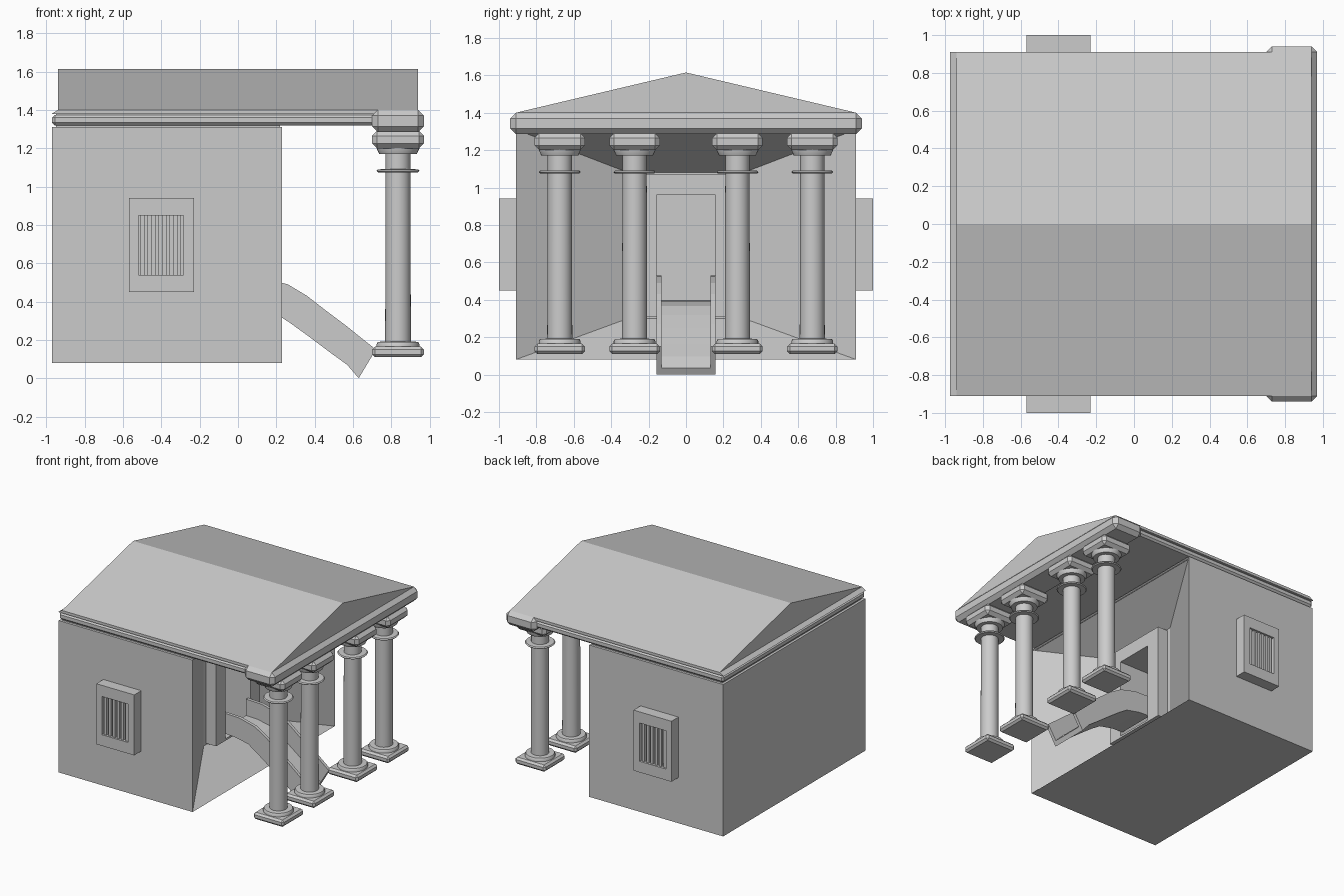
import bpy, bmesh, math
from mathutils import Vector

if "Cube" in bpy.data.objects:
    bpy.data.objects.remove(bpy.data.objects["Cube"])


def finish(name, bm, smooth=False):
    bmesh.ops.recalc_face_normals(bm, faces=bm.faces)
    me = bpy.data.meshes.new(name)
    bm.to_mesh(me)
    bm.free()
    ob = bpy.data.objects.new(name, me)
    bpy.context.collection.objects.link(ob)
    if smooth:
        bpy.context.view_layer.objects.active = ob
        ob.select_set(True)
        bpy.ops.object.shade_smooth_by_angle(angle=math.radians(35))
        ob.select_set(False)
    return ob


def loft(name, loops):
    """Skin a list of equal-length point loops and cap both ends."""
    bm = bmesh.new()
    rings = [[bm.verts.new(p) for p in lp] for lp in loops]
    n = len(rings[0])
    for a, b in zip(rings, rings[1:]):
        for i in range(n):
            bm.faces.new((a[i], a[(i + 1) % n], b[(i + 1) % n], b[i]))
    bm.faces.new(rings[0])
    bm.faces.new(rings[-1])
    return finish(name, bm)


def box(name, x0, x1, y0, y1, z0, z1, bevel=0.0):
    bm = bmesh.new()
    bmesh.ops.create_cube(bm, size=1)
    for v in bm.verts:
        v.co = Vector(((x0 + x1) / 2 + v.co.x * (x1 - x0),
                       (y0 + y1) / 2 + v.co.y * (y1 - y0),
                       (z0 + z1) / 2 + v.co.z * (z1 - z0)))
    if bevel:
        bmesh.ops.bevel(bm, geom=bm.edges[:], offset=bevel, segments=1,
                        affect='EDGES', profile=0.5)
    return finish(name, bm)


def lathe(name, x, y, profile, sides=32):
    bm = bmesh.new()
    rings = [[bm.verts.new((x + r * math.cos(2 * math.pi * i / sides),
                            y + r * math.sin(2 * math.pi * i / sides), z))
              for i in range(sides)] for r, z in profile]
    for a, b in zip(rings, rings[1:]):
        for i in range(sides):
            j = (i + 1) % sides
            bm.faces.new((a[i], a[j], b[j], b[i]))
    bm.faces.new(rings[0])
    bm.faces.new(rings[-1])
    return finish(name, bm, smooth=True)


def rect_x(x, hy, z0, z1):
    return [(x, -hy, z0), (x, hy, z0), (x, hy, z1), (x, -hy, z1)]


def rect_y(y, x0, x1, z0, z1):
    return [(x0, y, z0), (x1, y, z0), (x1, y, z1), (x0, y, z1)]


# Body with splayed entrance, raised door surround and door recess
loft("body", [
    rect_x(-0.97, 0.91, 0.08, 1.31),
    rect_x(0.23, 0.91, 0.08, 1.31),
    rect_x(-0.09, 0.31, 0.30, 1.08),
    rect_x(-0.09, 0.28, 0.31, 1.07),
    rect_x(0.0, 0.28, 0.31, 1.07),
    rect_x(0.0, 0.157, 0.325, 0.96),
    rect_x(-0.33, 0.157, 0.325, 0.96),
])

# Barred windows on both sides
for s, side in ((-1, "front"), (1, "back")):
    loft(f"window_frame_{side}", [
        rect_y(s * 0.90, -0.57, -0.23, 0.45, 0.94),
        rect_y(s * 1.00, -0.57, -0.23, 0.45, 0.94),
        rect_y(s * 1.00, -0.52, -0.285, 0.54, 0.85),
        rect_y(s * 0.93, -0.52, -0.285, 0.54, 0.85),
    ])
    for i in range(6):
        x = -0.498 + i * 0.038
        box(f"window_bar_{side}_{i}", x - 0.011, x + 0.011,
            s * 0.975 - 0.011, s * 0.975 + 0.011, 0.535, 0.855)

# Eave layers, front beam and gabled roof
box("wall_cap", -0.95, 0.22, -0.89, 0.89, 1.30, 1.335)
box("eave_slab", -0.97, 0.90, -0.91, 0.91, 1.32, 1.375, 0.014)
loft("cornice", [
    [(-0.975, -0.91, 1.378), (0.94, -0.91, 1.378), (0.94, 0.91, 1.378), (-0.975, 0.91, 1.378)],
    [(-0.94, -0.91, 1.40), (0.94, -0.91, 1.40), (0.94, 0.91, 1.40), (-0.94, 0.91, 1.40)],
])
box("cornice_core", -0.95, 0.9, -0.89, 0.89, 1.36, 1.39)
box("front_beam", 0.70, 0.97, -0.94, 0.94, 1.285, 1.40, 0.03)
loft("roof", [[(x, -0.91, 1.40), (x, 0.91, 1.40), (x, 0, 1.615)] for x in (-0.94, 0.94)])

# Columns
CX = 0.835
for i, cy in enumerate((-0.675, -0.275, 0.275, 0.675)):
    h = 0.135
    box(f"column_plinth_{i}", CX - h, CX + h, cy - h, cy + h, 0.11, 0.165, 0.015)
    lathe(f"column_shaft_{i}", CX, cy, [
        (0.112, 0.155), (0.112, 0.178), (0.105, 0.19), (0.067, 0.192),
        (0.065, 1.075), (0.105, 1.075), (0.112, 1.082), (0.105, 1.09),
        (0.065, 1.092), (0.065, 1.17), (0.098, 1.17), (0.112, 1.20), (0.112, 1.215)])
    box(f"column_capital_{i}", CX - h, CX + h, cy - h, cy + h, 1.20, 1.29, 0.025)

# Curved entrance ramp: U-shaped section swept along (bottom x, z, top x, z)
path = [(-0.02, 0.365, -0.02, 0.53), (0.08, 0.36, 0.12, 0.525), (0.20, 0.335, 0.26, 0.49),
        (0.27, 0.29, 0.36, 0.43), (0.36, 0.225, 0.45, 0.36), (0.48, 0.135, 0.57, 0.27),
        (0.57, 0.07, 0.65, 0.205), (0.63, 0.005, 0.72, 0.15)]
loops = []
for bx, bz, tx, tz in path:
    b, t = Vector((bx, 0, bz)), Vector((tx, 0, tz))
    f = b.lerp(t, 0.2)
    section = [(-0.157, b), (0.157, b), (0.157, t), (0.132, t),
               (0.132, f), (-0.132, f), (-0.132, t), (-0.157, t)]
    loops.append([(p.x, y, max(p.z, 0.0)) for y, p in section])
loops[-1] = [(x, y, z - 0.005 if z < 0.01 else z) for x, y, z in loops[-1]]
loft("entrance_ramp", loops)
